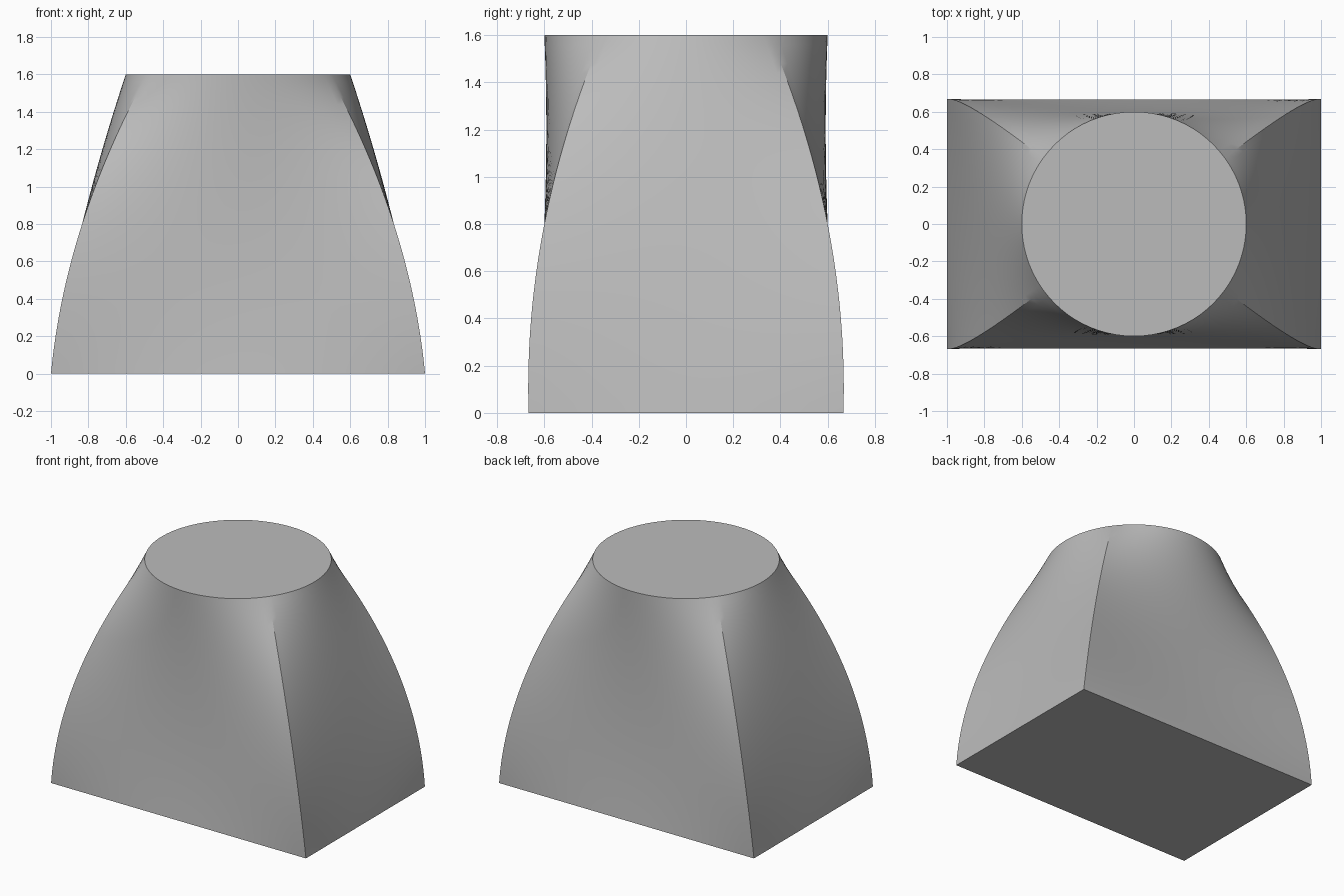
import bpy
import bmesh
from math import sin, cos, radians
from mathutils import Vector

cube = bpy.data.objects.get("Cube")
if cube:
    bpy.data.objects.remove(cube, do_unlink=True)

HEIGHT = 1.6
RADIUS = 0.6
CORNER = 36        # angle on the circle that a rectangle corner runs to
STEPS = 24         # points along each side
LAYERS = 40


def rectangle(hx, hy):
    corners = [Vector((hx, -hy)), Vector((hx, hy)),
               Vector((-hx, hy)), Vector((-hx, -hy))]
    return [a.lerp(b, i / STEPS)
            for a, b in zip(corners, corners[1:] + corners[:1])
            for i in range(STEPS)]


def circle(r):
    stops = [-CORNER, CORNER, 180 - CORNER, 180 + CORNER, 360 - CORNER]
    angles = [radians(a + (b - a) * i / STEPS)
              for a, b in zip(stops, stops[1:]) for i in range(STEPS)]
    return [Vector((cos(t), sin(t))) * r for t in angles]


# Three sections joined by a quadratic loft
base, middle, top = rectangle(1, 2 / 3), rectangle(5 / 6, 0.6), circle(RADIUS)
bm = bmesh.new()
rings = []
for k in range(LAYERS + 1):
    t = k / LAYERS
    w0, w1, w2 = (1 - t) * (1 - 2 * t), 4 * t * (1 - t), t * (2 * t - 1)
    ring = [a * w0 + b * w1 + c * w2 for a, b, c in zip(base, middle, top)]
    rings.append([bm.verts.new((p.x, p.y, t * HEIGHT)) for p in ring])

for lower, upper in zip(rings, rings[1:]):
    for i in range(len(lower)):
        j = (i + 1) % len(lower)
        bm.faces.new((lower[i], lower[j], upper[j], upper[i]))

# Flat ends
bm.faces.new(rings[0][::-1])
bm.faces.new(rings[-1])

mesh = bpy.data.meshes.new("lofted_body")
bm.to_mesh(mesh)
bm.free()
body = bpy.data.objects.new("lofted_body", mesh)
bpy.context.collection.objects.link(body)

grey = bpy.data.materials.new("plain_grey")
grey.use_nodes = True
colour = (0.5, 0.5, 0.5, 1)
grey.diffuse_color = colour
grey.node_tree.nodes["Principled BSDF"].inputs["Base Color"].default_value = colour
mesh.materials.append(grey)

# Smooth walls, sharp corners and rims
bpy.ops.object.select_all(action='DESELECT')
body.select_set(True)
bpy.context.view_layer.objects.active = body
bpy.ops.object.shade_smooth_by_angle(angle=radians(25))
